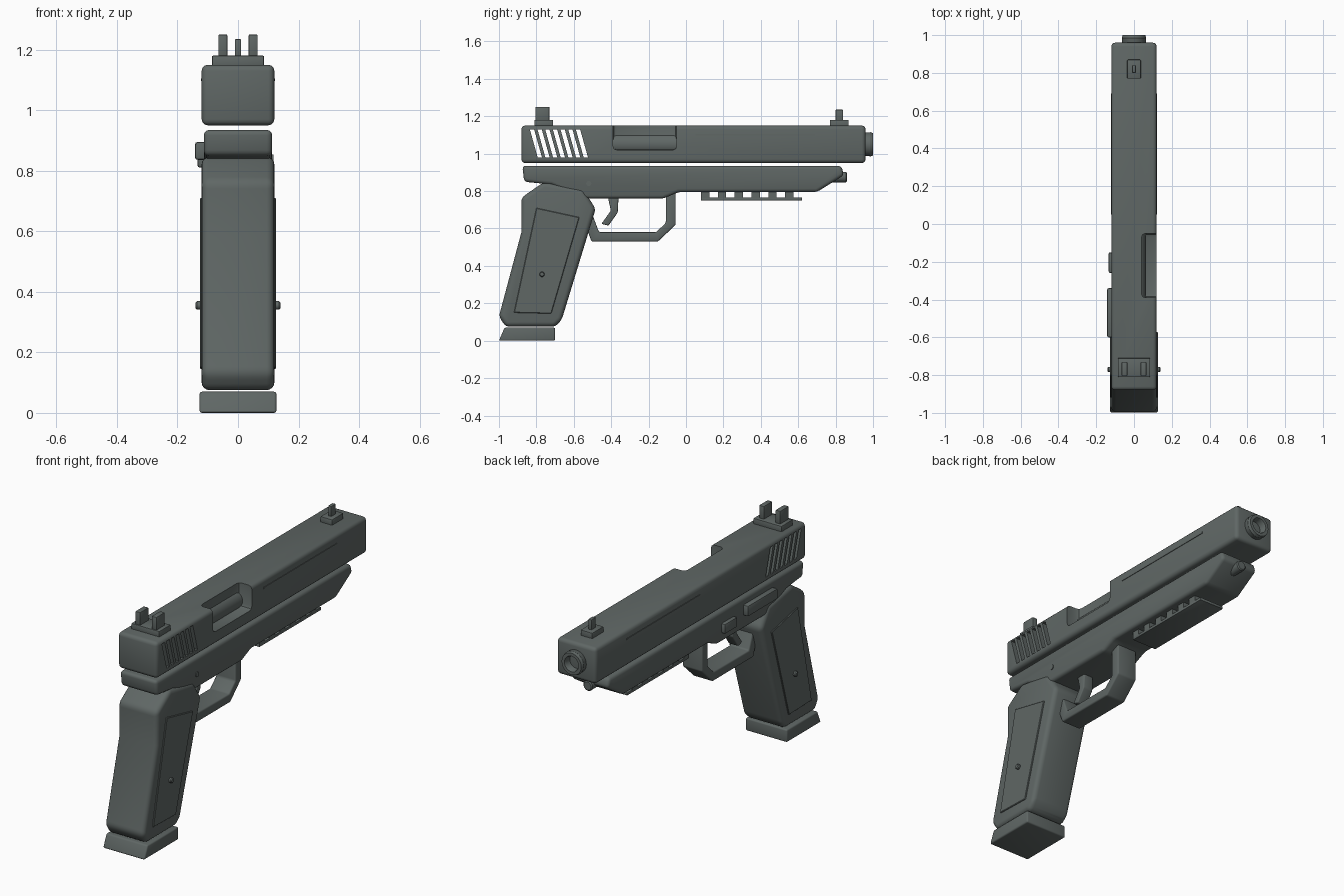
import bpy, bmesh, math
from mathutils import Matrix

cube = bpy.data.objects.get("Cube")
if cube:
    bpy.data.objects.remove(cube, do_unlink=True)

gunmetal = bpy.data.materials.new("gunmetal grey")
gunmetal.use_nodes = True
COLOUR = (0.115, 0.135, 0.13, 1)
gunmetal.diffuse_color = COLOUR
gunmetal.node_tree.nodes["Principled BSDF"].inputs["Base Color"].default_value = COLOUR


def activate(ob):
    bpy.ops.object.select_all(action='DESELECT')
    ob.select_set(True)
    bpy.context.view_layer.objects.active = ob


def finish(name, bm, bevel=0.0, segments=3):
    """Turn a bmesh into a bevelled, smooth shaded object."""
    bmesh.ops.recalc_face_normals(bm, faces=bm.faces)
    mesh = bpy.data.meshes.new(name)
    bm.to_mesh(mesh)
    bm.free()
    mesh.materials.append(gunmetal)
    ob = bpy.data.objects.new(name, mesh)
    bpy.context.collection.objects.link(ob)
    activate(ob)
    if bevel:
        mod = ob.modifiers.new("Bevel", 'BEVEL')
        mod.width, mod.segments = bevel, segments
        mod.limit_method, mod.angle_limit = 'ANGLE', math.radians(20)
        bpy.ops.object.modifier_apply(modifier=mod.name)
    bpy.ops.object.shade_smooth_by_angle(angle=math.radians(35))
    return ob


def side_profile(name, points, x0, x1, bevel=0.0, segments=3):
    """Extrude a (y, z) outline from x0 to x1."""
    bm = bmesh.new()
    face = bm.faces.new([bm.verts.new((x0, y, z)) for y, z in points])
    new = bmesh.ops.extrude_face_region(bm, geom=[face])["geom"]
    bmesh.ops.translate(bm, vec=(x1 - x0, 0, 0),
                        verts=[v for v in new if isinstance(v, bmesh.types.BMVert)])
    return finish(name, bm, bevel, segments)


def box(name, x, y, z, bevel=0.0, segments=2):
    return side_profile(name, [(y[0], z[0]), (y[1], z[0]), (y[1], z[1]), (y[0], z[1])],
                        x[0], x[1], bevel, segments)


def lathe(name, points, centre, axis='Y', steps=32):
    """Revolve (radius, distance) points about an axis through centre."""
    bm = bmesh.new()
    verts = [bm.verts.new((r, 0, d)) for r, d in points]
    edges = [bm.edges.new(pair) for pair in zip(verts, verts[1:])]
    bmesh.ops.spin(bm, geom=verts + edges, cent=(0, 0, 0), axis=(0, 0, 1),
                   angle=math.tau, steps=steps)
    bmesh.ops.remove_doubles(bm, verts=bm.verts, dist=0.0001)
    turn = Matrix.Rotation(-math.pi / 2, 4, 'X') if axis == 'Y' else Matrix.Rotation(math.pi / 2, 4, 'Y')
    bmesh.ops.transform(bm, matrix=Matrix.Translation(centre) @ turn, verts=bm.verts)
    return finish(name, bm)


def cut(target, cutter):
    mod = target.modifiers.new("Cut", 'BOOLEAN')
    mod.operation, mod.object, mod.solver = 'DIFFERENCE', cutter, 'EXACT'
    activate(target)
    bpy.ops.object.modifier_apply(modifier=mod.name)
    bpy.data.objects.remove(cutter, do_unlink=True)


# Slide with open side port and slanted through-slots
slide = box("slide", (-0.12, 0.12), (-0.88, 0.96), (0.95, 1.15), 0.02, 3)
cut(slide, box("port_cutter", (0.04, 0.2), (-0.39, -0.05), (1.02, 1.3), 0.02))
for i in range(7):
    y = -0.835 + i * 0.041
    cut(slide, side_profile("slot_cutter", [(y, 1.13), (y + 0.023, 1.13), (y + 0.065, 0.98),
                                            (y + 0.042, 0.98)], -0.2, 0.2))
activate(slide)
bpy.ops.object.shade_smooth_by_angle(angle=math.radians(35))

# Barrel, with a hollow muzzle, and the small rod under it
lathe("barrel", [(0, -0.42), (0.063, -0.42), (0.063, 0.98), (0.065, 0.985), (0.06, 1.0),
                 (0.043, 1.0), (0.038, 0.99), (0.038, 0.9), (0, 0.9)], (0, 0, 1.05))
lathe("guide_rod", [(0, 0.75), (0.028, 0.75), (0.028, 0.855), (0.022, 0.86), (0, 0.86)], (0, 0, 0.875))

# Sights
box("rear_sight_base", (-0.086, 0.086), (-0.81, -0.71), (1.14, 1.18), 0.004)
box("front_sight_base", (-0.036, 0.036), (0.77, 0.87), (1.14, 1.18), 0.004)
box("front_sight_blade", (-0.01, 0.01), (0.8, 0.84), (1.17, 1.235), 0.003)
for name, x in (("right", -0.05), ("left", 0.05)):
    box(name + "_rear_sight_post", (x - 0.015, x + 0.015), (-0.805, -0.73), (1.17, 1.25), 0.004)

# Frame
side_profile("frame", [(-0.875, 0.935), (0.83, 0.935), (0.845, 0.885), (0.7, 0.795), (-0.04, 0.795),
                       (-0.12, 0.76), (-0.55, 0.76), (-0.72, 0.835), (-0.865, 0.85)],
             -0.113, 0.113, 0.018)

# Accessory rail: a plate hung on evenly spaced teeth
box("rail_plate", (-0.075, 0.075), (0.08, 0.62), (0.75, 0.766), 0.003)
for i in range(6):
    y = 0.08 + i * 0.09
    box("rail_tooth", (-0.075, 0.075), (y, y + 0.045), (0.76, 0.81))

# Trigger guard and trigger
side_profile("trigger_guard", [(-0.055, 0.8), (-0.055, 0.62), (-0.15, 0.53), (-0.505, 0.53),
                               (-0.545, 0.64), (-0.51, 0.7), (-0.465, 0.58), (-0.16, 0.58),
                               (-0.108, 0.63), (-0.108, 0.8)], -0.06, 0.06, 0.008)
side_profile("trigger", [(-0.42, 0.78), (-0.36, 0.78), (-0.365, 0.685), (-0.415, 0.615),
                         (-0.452, 0.625), (-0.402, 0.695)], -0.03, 0.03, 0.006)

# Grip and magazine base
side_profile("grip", [(-0.88, 0.58), (-0.88, 0.765), (-0.76, 0.848), (-0.55, 0.81), (-0.483, 0.705),
                      (-0.665, 0.11), (-0.7, 0.075), (-0.965, 0.075), (-1.0, 0.13)],
             -0.12, 0.12, 0.025, 4)
side_profile("magazine_base", [(-1.0, 0), (-0.7, 0), (-0.7, 0.07), (-0.97, 0.07)],
             -0.127, 0.127, 0.008)

# Grip panels, screws and slide strips on both sides
for name, s in (("left", 1), ("right", -1)):
    side_profile(name + "_grip_panel", [(-0.8, 0.71), (-0.57, 0.66), (-0.72, 0.145), (-0.92, 0.15)],
                 s * 0.1, s * 0.126, 0.003, 1)
    lathe(name + "_grip_screw", [(0, 0), (0.014, 0), (0.014, 0.27 / 2), (0.01, 0.14), (0, 0.14)],
          (0, -0.77, 0.355), 'X', 16).scale.x = s
    box(name + "_slide_strip", (s * 0.11, s * 0.123), (0.05, 0.69), (1.096, 1.104))

# Controls on one side, cross pin on the other
box("slide_lever", (-0.142, -0.1), (-0.6, -0.34), (0.836, 0.895), 0.008)
box("release_button", (-0.134, -0.1), (-0.26, -0.15), (0.81, 0.865), 0.008)
lathe("frame_pin", [(0, 0.08), (0.014, 0.08), (0.014, 0.117), (0, 0.117)], (0, -0.52, 0.84), 'X', 16)
